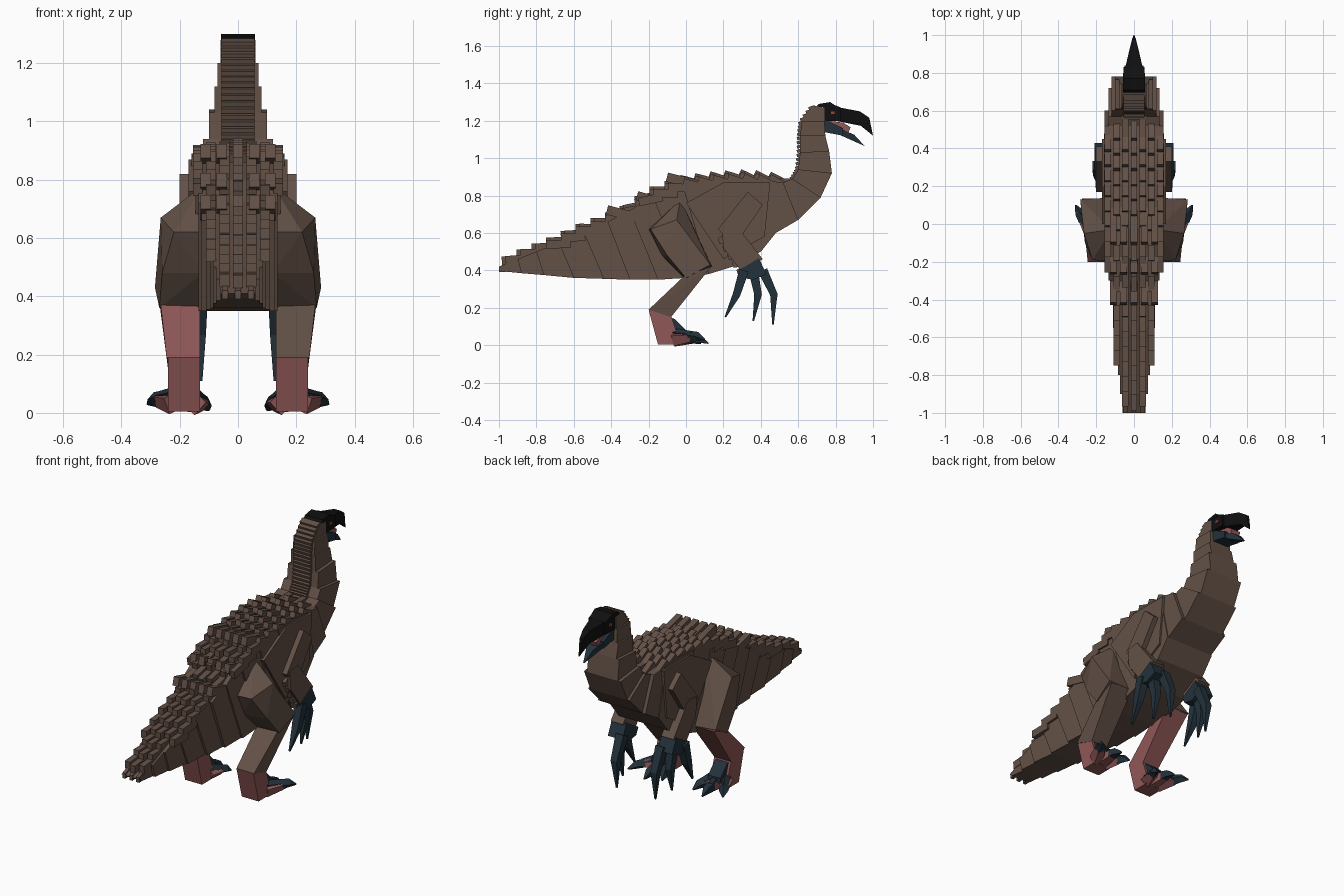
import bpy, bmesh
from math import atan2
from mathutils import Matrix, Vector

if "Cube" in bpy.data.objects:
    bpy.data.objects.remove(bpy.data.objects["Cube"])


def material(name, r, g, b):
    mat = bpy.data.materials.new(name)
    mat.use_nodes = True
    mat.diffuse_color = (r, g, b, 1)
    bsdf = mat.node_tree.nodes["Principled BSDF"]
    bsdf.inputs["Base Color"].default_value = (r, g, b, 1)
    bsdf.inputs["Roughness"].default_value = 0.9
    return mat


BROWN = material("feather brown", .125, .082, .062)
RED = material("skin red", .28, .095, .095)
SLATE = material("claw slate", .017, .032, .045)
BLACK = material("mask black", .005, .005, .005)
EYE = material("eye red", .4, .05, .04)


def finish(bm, name, mat):
    bmesh.ops.recalc_face_normals(bm, faces=bm.faces)
    mesh = bpy.data.meshes.new(name)
    bm.to_mesh(mesh)
    bm.free()
    mesh.materials.append(mat)
    obj = bpy.data.objects.new(name, mesh)
    bpy.context.collection.objects.link(obj)
    return obj


def hull(name, points, mat):
    """Faceted convex solid through the points."""
    bm = bmesh.new()
    verts = [bm.verts.new(p) for p in points]
    made = bmesh.ops.convex_hull(bm, input=verts)
    loose = [v for v in made["geom_interior"] if isinstance(v, bmesh.types.BMVert)]
    bmesh.ops.delete(bm, geom=loose, context="VERTS")
    bmesh.ops.dissolve_limit(bm, angle_limit=.02, verts=bm.verts, edges=bm.edges)
    return finish(bm, name, mat)


def slab(name, profile, xa, xb, mat):
    """Side profile of (y, z) points, spread from xa to xb."""
    return hull(name, [(x, y, z) for y, z in profile for x in (xa, xb)], mat)


def taper(name, path, radii, mat):
    """Four-sided tapering tube along a path."""
    bm = bmesh.new()
    path = [Vector(p) for p in path]
    rings = []
    for i, p in enumerate(path):
        d = path[min(i + 1, len(path) - 1)] - path[max(i - 1, 0)]
        side = d.cross(Vector((0, 1, .3))).normalized()
        up = side.cross(d).normalized()
        r = radii[i]
        rings.append([bm.verts.new(p + side * a * r + up * b * r)
                      for a, b in ((1, 1), (-1, 1), (-1, -1), (1, -1))])
    for a, b in zip(rings, rings[1:]):
        for k in range(4):
            bm.faces.new((a[k], a[k - 1], b[k - 1], b[k]))
    bm.faces.new(rings[0])
    bm.faces.new(rings[-1])
    return finish(bm, name, mat)


def add_box(bm, centre, size, tilt):
    m = Matrix.Translation(centre) @ Matrix.Rotation(tilt, 4, "X") @ Matrix.Diagonal((*size, 1))
    bmesh.ops.create_cube(bm, size=1, matrix=m)


# Body stations from tail tip to head: belly y, z, back y, z, half width
STATIONS = [
    (-.98, .395, -1, .41, .06), (-.88, .385, -.9, .46, .075),
    (-.76, .375, -.8, .5, .085), (-.6, .36, -.68, .55, .095),
    (-.44, .355, -.55, .61, .11), (-.3, .35, -.42, .66, .125),
    (-.15, .35, -.3, .72, .135), (0, .36, -.18, .8, .145),
    (.12, .38, -.02, .86, .155), (.25, .42, .15, .88, .16),
    (.4, .5, .3, .89, .16), (.48, .6, .42, .88, .155),
    (.6, .67, .52, .87, .135), (.72, .79, .57, .89, .12),
    (.78, .92, .6, .94, .1), (.765, 1.04, .61, 1.03, .08),
    (.745, 1.12, .61, 1.12, .07), (.74, 1.2, .62, 1.2, .06),
    (.74, 1.27, .68, 1.28, .057)]
NECK = 13
for i, (a, b) in enumerate(zip(STATIONS, STATIONS[1:])):
    part = "tail" if i < 6 else "trunk" if i < NECK else "neck"
    slab(f"{part}_segment_{i}", [a[:2], b[:2], b[2:4], a[2:4]], -a[4], a[4], BROWN)


def back_point(y):
    """Height, slope and half width of the back at y."""
    for a, b in zip(STATIONS[:NECK], STATIONS[1:NECK + 1]):
        if y <= b[2]:
            t = (y - a[2]) / (b[2] - a[2])
            return (a[3] + t * (b[3] - a[3]), atan2(b[3] - a[3], b[2] - a[2]),
                    a[4] + t * (b[4] - a[4]))


# Rows of raised feathers along the back, lifted at their rear ends
bm = bmesh.new()
for row in range(19):
    for col in range(-3, 4):
        y = -.92 + row * .079 + (.02 if col % 2 else 0)
        z, slope, half = back_point(y)
        x = col * .046
        if abs(x) < half:
            spot = (x, y, z + .006 - .007 * abs(col))
            add_box(bm, spot, (.034, .13, .045), slope - .38)
finish(bm, "back_feathers", BROWN)

# Larger hip feathers overlapping the tail root
bm = bmesh.new()
for y, z in ((-.33, .7), (-.17, .775), (-.01, .875)):
    for col in (-2, -1, 0, 1, 2):
        add_box(bm, (col * .055, y, z), (.036, .19, .05), .1 - .35)
finish(bm, "hip_feathers", BROWN)

# Feather plates stacked up the nape
bm = bmesh.new()
for a, b in zip(STATIONS[NECK:-1], STATIONS[NECK + 1:]):
    low, high = Vector((0, a[2], a[3])), Vector((0, b[2], b[3]))
    for k in range(4):
        add_box(bm, low.lerp(high, (k + .5) / 4), (.112, .035, .017), .35)
finish(bm, "nape_feathers", BROWN)

# Tail tip quills
for n, x in enumerate((-.045, 0, .045)):
    slab(f"tail_quill_{n}", [(-1, .39), (-.85, .4), (-.84, .49), (-1, .42)],
         x - .01, x + .01, BROWN)

# Head, hooked beak, jaw and tongue
slab("head", [(.74, 1.2), (.73, 1.285), (.78, 1.29), (.83, 1.27), (.83, 1.2)],
     -.055, .055, BLACK)
slab("crest", [(.69, 1.27), (.71, 1.29), (.77, 1.3), (.8, 1.28)], -.058, .058, BLACK)
hull("upper_beak", [(s * w, y, z) for s in (-1, 1) for w, y, z in (
    (.052, .8, 1.275), (.052, .8, 1.2), (.022, .93, 1.25), (.025, .92, 1.19),
    (.01, .975, 1.22), (.012, .95, 1.17))], BLACK)
hull("beak_hook", [(s * w, y, z) for s in (-1, 1) for w, y, z in (
    (.022, .93, 1.25), (.024, .92, 1.185), (.01, .98, 1.215), (.002, 1, 1.12))], BLACK)
slab("jaw_hinge", [(.735, 1.21), (.735, 1.14), (.84, 1.12), (.84, 1.16)],
     -.05, .05, SLATE)
hull("lower_beak", [(s * w, y, z) for s in (-1, 1) for w, y, z in (
    (.048, .82, 1.16), (.046, .82, 1.125), (.022, .9, 1.125), (.022, .89, 1.1),
    (.003, .955, 1.065))], SLATE)
slab("tongue", [(.76, 1.2), (.78, 1.155), (.87, 1.14), (.88, 1.165), (.84, 1.19)],
     -.03, .03, RED)

for s, side in ((1, "left"), (-1, "right")):
    slab(f"{side}_eye", [(.775, 1.235), (.795, 1.235), (.795, 1.25), (.775, 1.25)],
         s * .053, s * .059, EYE)

    # Flank and arm
    slab(f"{side}_flank", [(0, .76), (.2, .87), (.45, .87), (.42, .58), (.2, .46)],
         s * .13, s * .17, BROWN)
    slab(f"{side}_upper_arm", [(.33, .82), (.41, .75), (.26, .53), (.17, .62)],
         s * .14, s * .2, BROWN)
    slab(f"{side}_forearm", [(.19, .63), (.27, .64), (.41, .46), (.3, .39), (.2, .52)],
         s * .125, s * .205, BROWN)
    for n in range(5):
        y, z = .17 + n * .025, .57 - n * .042
        slab(f"{side}_arm_feather_{n}", [(y, z), (y + .06, z + .04), (y + .07, z - .02),
             (y + .01, z - .03)], s * .15, s * .19, BROWN)

    # Hand with three long curved claws
    slab(f"{side}_hand", [(.28, .4), (.39, .465), (.43, .38), (.36, .35), (.3, .36)],
         s * .115, s * .21, SLATE)
    fingers = [(.13, .41, .47, .465, .11), (.165, .36, .385, .36, .13),
               (.195, .31, .27, .21, .15)]
    for n, (x, y0, y1, y2, z2) in enumerate(fingers):
        taper(f"{side}_hand_claw_{n}",
              [(s * x, y0, .4), (s * x, y1, .27), (s * x * .97, y2, z2)],
              [.026, .02, .004], SLATE)

    # Thigh, shin and heel
    inner = [(.12, y, z) for y, z in ((-.2, .62), (-.03, .78), (.14, .42), (0, .35), (-.13, .48))]
    outer = [(.22, -.19, .62), (.265, -.05, .67), (.285, .13, .43), (.27, 0, .36), (.26, -.1, .48)]
    hull(f"{side}_thigh", [(s * x, y, z) for x, y, z in inner + outer], BROWN)
    hull(f"{side}_shin", [(s * x, y, z) for xo, y, z in (
        (.275, .135, .42), (.265, -.01, .37), (.245, -.2, .19), (.24, -.08, .15))
        for x in (.13, xo)], BROWN if s > 0 else RED)
    slab(f"{side}_heel", [(-.2, .19), (-.08, .16), (-.05, .07), (-.05, .005), (-.15, .005),
         (-.155, .1)], s * .13, s * .24, RED)
    slab(f"{side}_ankle_spur", [(-.09, .15), (-.06, .14), (0, .08), (0, .05), (-.06, .07)],
         s * .145, s * .225, SLATE)

    # Splayed toes with scale plates and claws
    for n, (x0, x1, y1) in enumerate(((.15, .1, .08), (.185, .19, .12), (.22, .31, .1))):
        root = Vector((s * x0, -.06, .035))
        tip = Vector((s * x1, y1, .01 if n < 2 else .03))
        knuckle = root.lerp(tip, .55) + Vector((0, 0, .012))
        taper(f"{side}_toe_{n}", [root, knuckle], [.03, .02], RED)
        taper(f"{side}_toe_claw_{n}", [root.lerp(tip, .5) + Vector((0, 0, .014)),
              root.lerp(tip, .75) + Vector((0, 0, .015)), tip], [.022, .018, .003], SLATE)
        taper(f"{side}_toe_scale_{n}", [root + Vector((0, 0, .03)), knuckle + Vector((0, 0, .012))],
              [.018, .014], SLATE)
